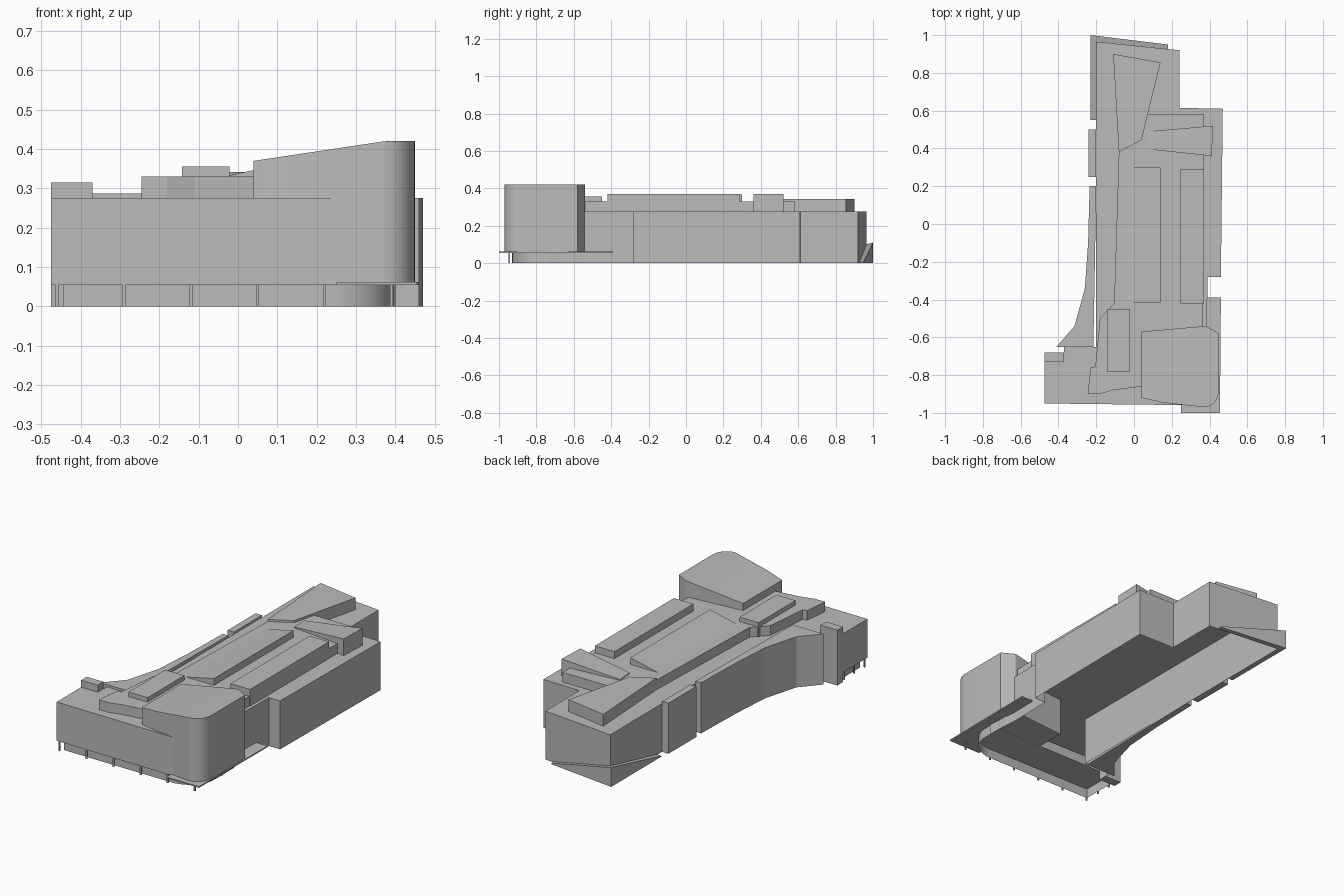
import bpy, bmesh
from math import sin, cos, pi, hypot

if "Cube" in bpy.data.objects:
    bpy.data.objects.remove(bpy.data.objects["Cube"], do_unlink=True)

grey = bpy.data.materials.new("light grey")
grey.use_nodes = True
grey.diffuse_color = (0.5, 0.5, 0.5, 1)
grey.node_tree.nodes["Principled BSDF"].inputs["Base Color"].default_value = (0.5, 0.5, 0.5, 1)


def prism(name, pts, z0, z1, bottom=True, top=True, skip=(), crease_x=None, smooth=False):
    """Extrude a counter-clockwise outline; z1 is a height or a function of x, y."""
    height = z1 if callable(z1) else lambda x, y: z1
    bm = bmesh.new()
    low = [bm.verts.new((x, y, z0)) for x, y in pts]
    high = [bm.verts.new((x, y, z0 + 1)) for x, y in pts]
    n = len(pts)
    for i in range(n):
        if i not in skip:
            j = (i + 1) % n
            bm.faces.new((low[i], low[j], high[j], high[i]))
    if top:
        bm.faces.new(high)
    if bottom:
        bm.faces.new(low[::-1])
    if crease_x is not None:
        bmesh.ops.bisect_plane(bm, geom=bm.verts[:] + bm.edges[:] + bm.faces[:],
                               plane_co=(crease_x, 0, 0), plane_no=(1, 0, 0))
    for v in bm.verts:
        if v.co.z > z0 + 0.5:
            v.co.z = height(v.co.x, v.co.y)
    mesh = bpy.data.meshes.new(name)
    bm.to_mesh(mesh)
    bm.free()
    mesh.materials.append(grey)
    ob = bpy.data.objects.new(name, mesh)
    bpy.context.collection.objects.link(ob)
    if smooth:
        bpy.ops.object.select_all(action="DESELECT")
        bpy.context.view_layer.objects.active = ob
        ob.select_set(True)
        bpy.ops.object.shade_smooth_by_angle(angle=pi / 6)
    return ob


def box(name, x0, x1, y0, y1, z0, z1, **kw):
    return prism(name, [(x0, y0), (x1, y0), (x1, y1), (x0, y1)], z0, z1, **kw)


def corner(x0, y0, x1, y1, n=8):
    """Quarter ellipse from a front wall (x0, y0) round to a side wall (x1, y1)."""
    return [(x0 + (x1 - x0) * sin(t), y1 + (y0 - y1) * cos(t))
            for t in (i * pi / 2 / n for i in range(n + 1))]


ROOF, UNDER, DECK, LEDGE = 0.275, 0.055, 0.33, 0.2875

# Main hall, hollow and open below
prism("main_hall", [(-0.37, -0.73), (0.4, -0.73), (0.385, -0.54), (0.39, -0.28),
                    (0.46, -0.28), (0.47, 0.61), (0.24, 0.615), (0.24, 0.92),
                    (-0.2, 0.965), (-0.2, -0.65), (-0.37, -0.65)],
      0, ROOF, bottom=False, skip=(0,))

# Overhanging front block, open towards the hall
prism("front_block", [(-0.475, -0.95), (0.36, -0.96), (0.4, -0.73), (-0.37, -0.73),
                      (-0.475, -0.73)], UNDER, ROOF, skip=(2,))

# Set-back ground floor wall and thin columns
base = [(-0.37, -0.73), (-0.445, -0.73), (-0.445, -0.925)] + corner(0.23, -0.93, 0.395, -0.78)
base.append((0.395, -0.6))
prism("ground_floor_wall", base, 0, UNDER, bottom=False, top=False,
      skip=(len(base) - 1,), smooth=True)
spots = [(-0.46 + 0.17 * i, -0.945) for i in range(6)] + [(-0.46, -0.85), (-0.46, -0.76)]
for x, y in spots:
    box("column", x - 0.004, x + 0.004, y - 0.004, y + 0.004, 0, UNDER)

# Entrance canopy under the tower
prism("canopy", [(0.25, -1), (0.455, -1), (0.46, -0.39), (0.36, -0.39),
                 (0.36, -0.75), (0.25, -0.75)], UNDER, 0.062)

# Corner tower with a sloping roof
prism("corner_tower", [(0.04, -0.92), (0.15, -0.945)] + corner(0.37, -0.97, 0.45, -0.88)
      + [(0.45, -0.58), (0.38, -0.54), (0.04, -0.57)], 0.06,
      lambda x, y: min(0.37 + 0.15 * (x - 0.04), 0.42), crease_x=0.37, smooth=True)

# Side wings and stair shaft
prism("flared_wing", [(-0.2, 0.2), (-0.235, 0.2), (-0.243, -0.1), (-0.26, -0.34),
                      (-0.315, -0.54), (-0.41, -0.65), (-0.215, -0.65)], 0, LEDGE)
box("side_bay", -0.24, -0.2, 0.25, 0.5, 0, LEDGE)
box("stair_shaft", -0.475, -0.37, -0.73, -0.68, 0, 0.315)

# Sloping retaining wall round the back corner
prism("retaining_wall", [(-0.23, 0.55), (-0.2, 0.55), (-0.2, 0.965), (0.18, 0.925),
                         (0.18, 0.95), (-0.23, 1.0)], 0,
      lambda x, y: max(0.005, 0.11 - 0.25 * hypot(x + 0.23, y - 1)))

# Raised roof deck and the blocks on it
prism("roof_deck", [(-0.245, -0.9), (-0.18, -0.9), (-0.11, -0.88), (0.04, -0.86),
                    (0.2, -0.7), (0.365, -0.54), (0.37, 0.58), (0.072, 0.58),
                    (0.04, 0.445), (-0.08, 0.38), (-0.105, -0.42), (-0.18, -0.5),
                    (-0.205, -0.755), (-0.23, -0.76)], ROOF, DECK, bottom=False)
prism("back_roof_block", [(-0.08, 0.38), (0.04, 0.445), (0.14, 0.855), (-0.11, 0.9)],
      ROOF, 0.342, bottom=False)
box("sloped_skylight", -0.035, 0.14, -0.415, 0.3, DECK - 0.01,
    lambda x, y: DECK + 0.22 * (x + 0.035), bottom=False)
box("long_roof_block", 0.247, 0.37, -0.42, 0.29, ROOF, 0.37, bottom=False)
prism("cross_roof_block", [(0.078, 0.395), (0.412, 0.36), (0.418, 0.52), (0.072, 0.49)],
      ROOF, lambda x, y: 0.335 + 0.105 * (x - 0.075), bottom=False)
box("small_roof_block", -0.142, -0.022, -0.78, -0.45, ROOF, 0.356, bottom=False)
